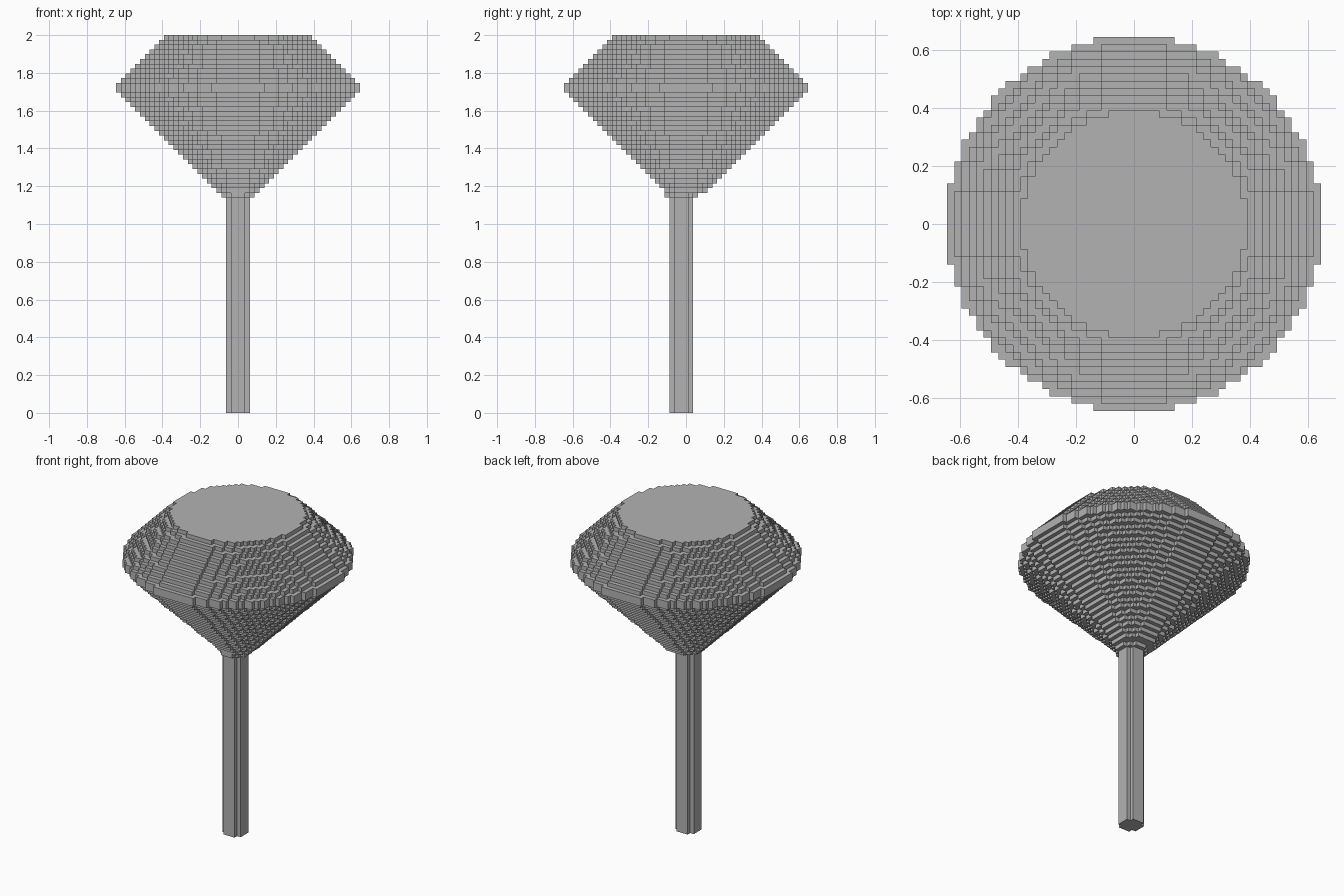
import bpy
import bmesh

cube = bpy.data.objects.get("Cube")
if cube:
    bpy.data.objects.remove(cube)

UNIT = 2 / 79          # edge of one block
STEM_TOP = 45          # heights counted in blocks
GIRDLE = 67
CROWN = 69
TOP = 79
WIDEST = 25

grey = bpy.data.materials.new("plain_grey")
grey.use_nodes = True
colour = (0.45, 0.45, 0.45, 1)
grey.diffuse_color = colour
grey.node_tree.nodes["Principled BSDF"].inputs["Base Color"].default_value = colour


def disc_outline(r):
    """Counter-clockwise stepped outline of a disc of blocks."""
    def half(y):
        return max(x for x in range(r + 1) if x * x + y * y <= (r + 0.5) ** 2) + 0.5

    right = []
    for y in range(-r, r + 1):
        right += [(half(y), y - 0.5), (half(y), y + 0.5)]
    points = right + [(-x, y) for x, y in reversed(right)]
    # keep only true corners
    corners = []
    for i, (x, y) in enumerate(points):
        px, py = points[i - 1]
        nx, ny = points[(i + 1) % len(points)]
        if (x - px) * (ny - y) != (y - py) * (nx - x):
            corners.append((x, y))
    return corners


def add_disc(bm, r, low, high, shift=0, bottom=False, top=False):
    """Stepped disc wall with optional end faces."""
    outline = disc_outline(r)
    rings = [[bm.verts.new((x * UNIT, (y + shift) * UNIT, z * UNIT)) for x, y in outline]
             for z in (low, high)]
    lower, upper = rings
    for i in range(len(outline)):
        j = (i + 1) % len(outline)
        bm.faces.new((lower[i], lower[j], upper[j], upper[i]))
    if bottom:
        bm.faces.new(lower[::-1])
    if top:
        bm.faces.new(upper)


def make_object(name, bm):
    mesh = bpy.data.meshes.new(name)
    bm.to_mesh(mesh)
    bm.free()
    mesh.materials.append(grey)
    bpy.context.collection.objects.link(bpy.data.objects.new(name, mesh))


# Stem, set one block towards the front
bm = bmesh.new()
add_disc(bm, 2, 0, STEM_TOP, shift=-1, bottom=True)
make_object("stem", bm)

# Lower cone, widening by one block per layer above an offset collar
bm = bmesh.new()
for z in range(STEM_TOP, GIRDLE):
    add_disc(bm, z - STEM_TOP + 3, z, z + 1, shift=-1 if z == STEM_TOP else 0, bottom=True)
make_object("lower_cone", bm)

# Widest band
bm = bmesh.new()
add_disc(bm, WIDEST, GIRDLE, CROWN, bottom=True, top=True)
make_object("girdle", bm)

# Upper slope, narrowing to the flat top
bm = bmesh.new()
for z in range(CROWN, TOP):
    add_disc(bm, WIDEST - 1 - (z - CROWN), z, z + 1, top=True)
make_object("crown", bm)
